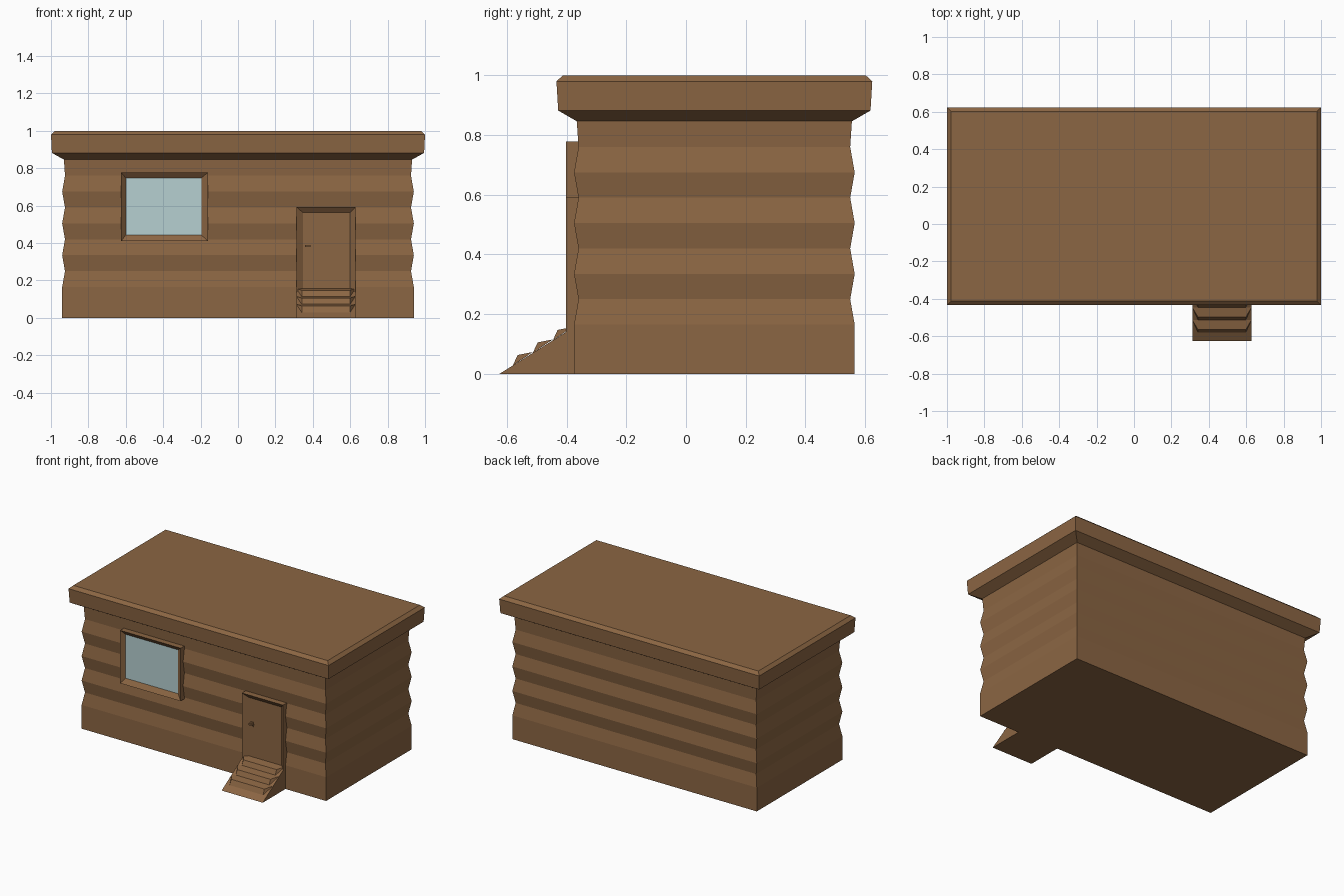
import bpy

cube = bpy.data.objects.get("Cube")
if cube:
    bpy.data.objects.remove(cube, do_unlink=True)


def material(name, color):
    m = bpy.data.materials.new(name)
    m.use_nodes = True
    m.diffuse_color = (*color, 1)
    m.node_tree.nodes["Principled BSDF"].inputs["Base Color"].default_value = (*color, 1)
    return m


WOOD = material("brown wood", (0.26, 0.132, 0.056))
GLASS = material("pale blue glass", (0.47, 0.63, 0.64))
MID_Y = 0.095


def make(name, verts, faces, mats=(WOOD,)):
    mesh = bpy.data.meshes.new(name)
    mesh.from_pydata(verts, [], faces)
    for m in mats:
        mesh.materials.append(m)
    obj = bpy.data.objects.new(name, mesh)
    bpy.context.collection.objects.link(obj)
    return obj


def loft(name, rings, mats=(WOOD,)):
    """Join four-cornered rings in order and cap both ends; the last face is the end cap."""
    verts = [v for ring in rings for v in ring]
    faces = [(3, 2, 1, 0)]
    for r in range(len(rings) - 1):
        a, b = 4 * r, 4 * r + 4
        for i in range(4):
            j = (i + 1) % 4
            faces.append((a + i, a + j, b + j, b + i))
    end = len(verts) - 4
    faces.append((end, end + 1, end + 2, end + 3))
    return make(name, verts, faces, mats)


def level(hx, hy, z):
    return [(-hx, MID_Y - hy, z), (hx, MID_Y - hy, z), (hx, MID_Y + hy, z), (-hx, MID_Y + hy, z)]


def upright(rect, y):
    x0, z0, x1, z1 = rect
    return [(x0, y, z0), (x1, y, z0), (x1, y, z1), (x0, y, z1)]


def prism(name, profile, x0, x1):
    """Extrude a (y, z) outline along x."""
    n = len(profile)
    verts = [(x, y, z) for x in (x0, x1) for y, z in profile]
    faces = [tuple(reversed(range(n))), tuple(range(n, 2 * n))]
    faces += [(i, (i + 1) % n, n + (i + 1) % n, n + i) for i in range(n)]
    return make(name, verts, faces)


# Log walls: plain base, then alternating in and out ridges
walls = [level(0.94, 0.47, 0)]
for i in range(8):
    inset = 0.015 * (i % 2)
    walls.append(level(0.94 - inset, 0.47 - inset, 0.165 + 0.085 * i))
walls.append(level(0.931, 0.461, 0.85))
loft("log_walls", walls)

# Flat roof with sloped underside and bevelled top
loft("roof", [level(0.928, 0.459, 0.845), level(0.995, 0.523, 0.882),
              level(1.0, 0.529, 0.98), level(0.978, 0.507, 1.0)])


# Splayed frames with a recessed panel
def framed_panel(name, outer, inner, mats):
    obj = loft(name, [upright(outer, -0.345), upright(outer, -0.402), upright(inner, -0.378)], mats)
    obj.data.polygons[len(obj.data.polygons) - 1].material_index = len(mats) - 1


framed_panel("window", (-0.625, 0.41, -0.16, 0.778), (-0.6, 0.443, -0.196, 0.748), (WOOD, GLASS))
framed_panel("door", (0.312, 0, 0.628, 0.593), (0.347, 0, 0.6, 0.563), (WOOD,))

# Door handle: back plate and lever
loft("handle_plate", [upright((0.362, 0.37, 0.385, 0.4), y) for y in (-0.377, -0.384)])
loft("handle_lever", [upright((0.358, 0.38, 0.388, 0.39), y) for y in (-0.38, -0.396)])

# Entrance ramp carrying three wedge steps
prism("step_ramp", [(-0.625, 0), (-0.34, 0), (-0.34, 0.16), (-0.378, 0.155)], 0.312, 0.628)
SLOPE = 0.155 / 0.247
for i in range(3):
    y0 = -0.58 + 0.067 * i
    y1 = y0 + 0.067
    z0, z1 = [(y + 0.625) * SLOPE for y in (y0, y1)]
    verts = []
    for x_front, x_back in ((0.342, 0.312), (0.598, 0.628)):
        verts += [(x_front, y0, z0), (x_front, y0 + 0.016, z0 + 0.035), (x_back, y1, z1 + 0.003)]
    make(f"step_{i + 1}", verts,
         [(0, 1, 2), (5, 4, 3), (0, 3, 4, 1), (1, 4, 5, 2), (2, 5, 3, 0)])
    verts.clear()

# Consistent outward normals
import bmesh
for obj in bpy.context.collection.objects:
    if obj.type == "MESH" and obj.data.materials and obj.data.materials[0] == WOOD:
        bm = bmesh.new()
        bm.from_mesh(obj.data)
        bmesh.ops.recalc_face_normals(bm, faces=bm.faces)
        bm.to_mesh(obj.data)
        bm.free()
